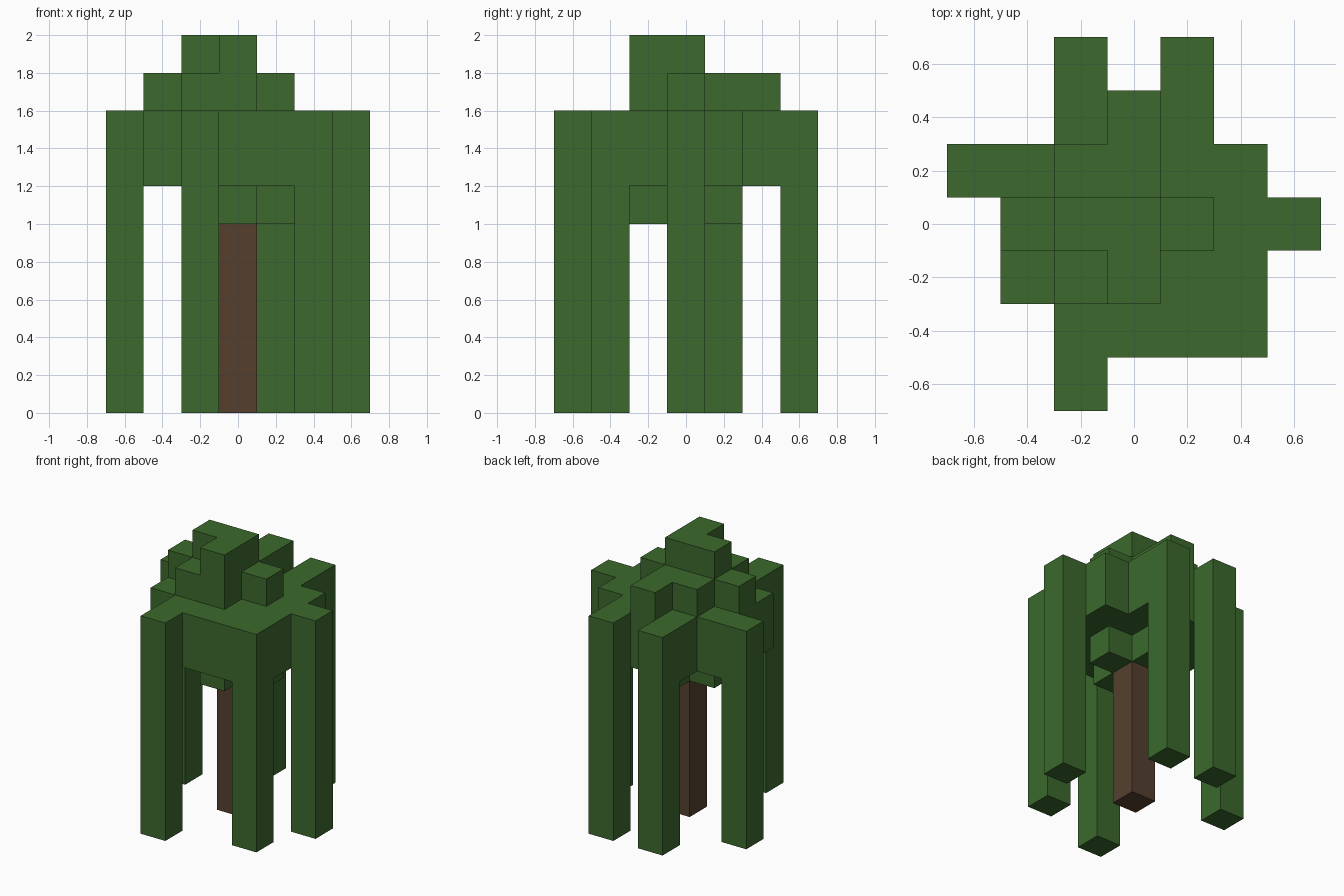
import bpy
import bmesh
from math import radians
from mathutils import Vector

CELL = 0.2

old = bpy.data.objects.get("Cube")
if old:
    bpy.data.objects.remove(old, do_unlink=True)


def material(name, rgb):
    mat = bpy.data.materials.new(name)
    mat.use_nodes = True
    colour = (*rgb, 1.0)
    mat.diffuse_color = colour
    mat.node_tree.nodes["Principled BSDF"].inputs["Base Color"].default_value = colour
    return mat


def layer(rows, z):
    """Cells of one level; rows run from back to front, left to right along x."""
    half = len(rows) // 2
    return {(i - half, half - j, z)
            for j, row in enumerate(rows)
            for i, mark in enumerate(row) if mark == "#"}


def column(x, y, height):
    return {(x, y, z) for z in range(height)}


def build_blocks(name, cells, solid, mat):
    """Skin a set of cubes, leaving out faces that touch other solid cubes."""
    bm = bmesh.new()
    for cell in cells:
        for axis in range(3):
            for side in (-1, 1):
                step = [0, 0, 0]
                step[axis] = side
                if tuple(c + s for c, s in zip(cell, step)) in solid:
                    continue
                normal = Vector(step)
                u = Vector([float(k == (axis + 1) % 3) for k in range(3)])
                v = normal.cross(u)
                centre = Vector(cell) + Vector((0, 0, 0.5)) + normal / 2
                corners = [centre + (u * a + v * b) / 2
                           for a, b in ((-1, -1), (1, -1), (1, 1), (-1, 1))]
                bm.faces.new([bm.verts.new(p * CELL) for p in corners])
    bmesh.ops.remove_doubles(bm, verts=bm.verts, dist=CELL / 100)
    bmesh.ops.dissolve_limit(bm, angle_limit=radians(1),
                             verts=bm.verts, edges=bm.edges)
    mesh = bpy.data.meshes.new(name)
    bm.to_mesh(mesh)
    bm.free()
    mesh.materials.append(mat)
    obj = bpy.data.objects.new(name, mesh)
    bpy.context.collection.objects.link(obj)
    return obj


leaf_green = material("leaf_green", (0.045, 0.141, 0.026))
bark_brown = material("bark_brown", (0.089, 0.051, 0.027))

# Trunk
trunk = column(0, 0, 5)

# Small cross of leaves around the top of the trunk
collar = layer([".#.",
                "###",
                ".#."], 5)

# Broad canopy, two levels thick
canopy_rows = [".......",
               "..###..",
               ".#####.",
               ".#####.",
               ".#####.",
               "..####.",
               "......."]
canopy = layer(canopy_rows, 6) | layer(canopy_rows, 7)

# Stepped crown
crown = layer(["..#..",
               ".##..",
               "####.",
               ".##..",
               "....."], 8)
crown |= layer(["...",
                "##.",
                ".#."], 9)

# Hanging branches that reach the ground
branches = set()
for x, y in ((-3, 1), (-1, -3), (2, -2), (3, 0), (1, 3), (-1, 3)):
    branches |= column(x, y, 8)

foliage = collar | canopy | crown | branches
solid = foliage | trunk

build_blocks("willow_foliage", foliage, solid, leaf_green)
build_blocks("trunk", trunk, solid, bark_brown)
